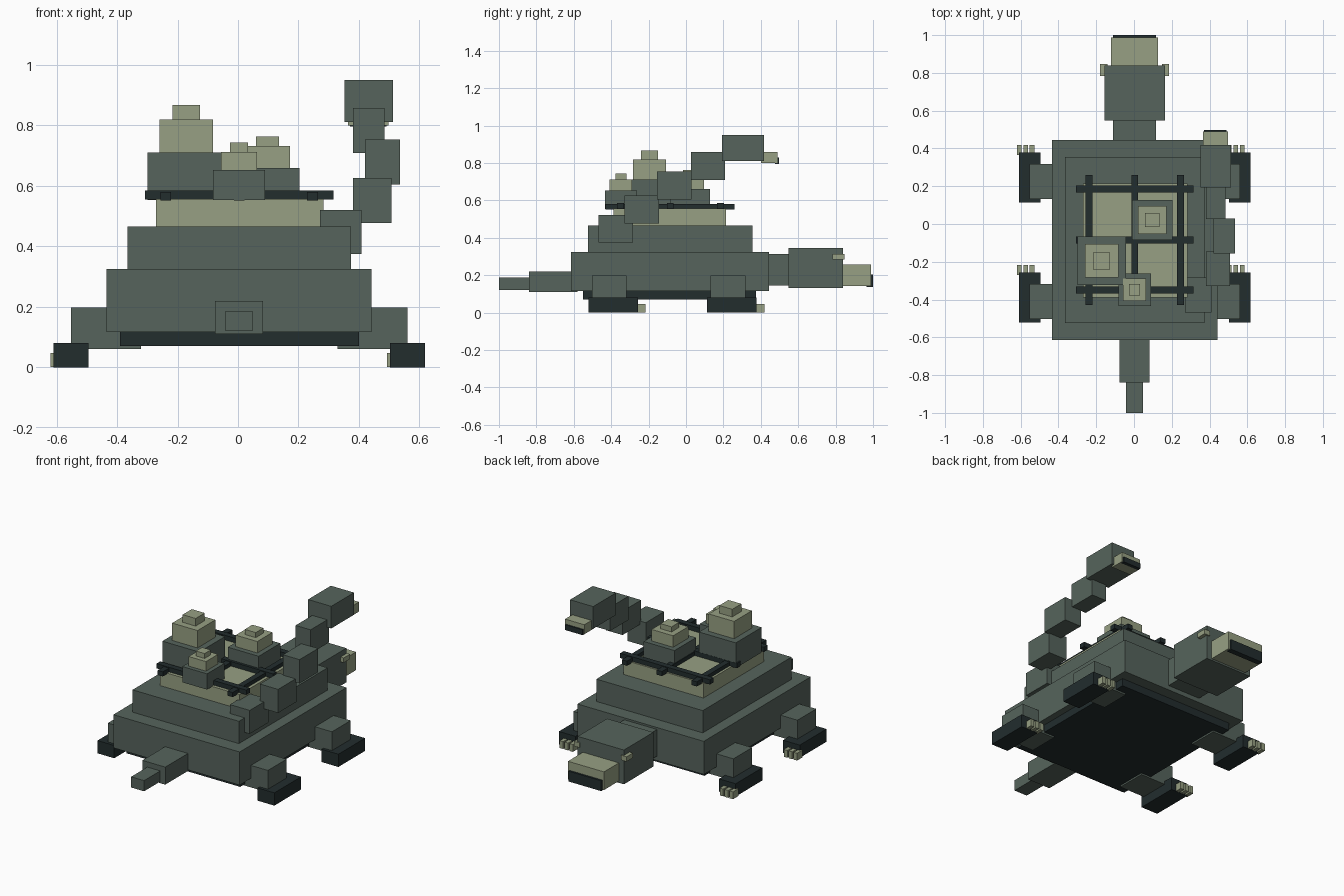
import bpy
import bmesh


def material(name, rgb):
    m = bpy.data.materials.new(name)
    m.diffuse_color = (*rgb, 1)
    return m


STONE = material("grey green", (0.093, 0.127, 0.107))
SAND = material("pale olive", (0.310, 0.352, 0.227))
DARK = material("dark teal", (0.016, 0.026, 0.027))


def box(name, mat, x0, x1, y0, y1, z0, z1):
    """Axis-aligned block given by its extents."""
    bm = bmesh.new()
    bmesh.ops.create_cube(bm, size=1)
    for v in bm.verts:
        v.co = (x1 if v.co.x > 0 else x0,
                y1 if v.co.y > 0 else y0,
                z1 if v.co.z > 0 else z0)
    mesh = bpy.data.meshes.new(name)
    bm.to_mesh(mesh)
    bm.free()
    mesh.materials.append(mat)
    ob = bpy.data.objects.new(name, mesh)
    bpy.context.collection.objects.link(ob)
    return ob


# Shell tiers
box("belly", DARK, -0.39, 0.40, -0.55, 0.375, 0.07, 0.118)
box("shell_lower", STONE, -0.435, 0.442, -0.615, 0.445, 0.117, 0.325)
box("shell_middle", STONE, -0.365, 0.374, -0.525, 0.355, 0.325, 0.465)
box("shell_top", SAND, -0.271, 0.283, -0.388, 0.214, 0.465, 0.556)

# Lattice of bars on the shell
for i, y in enumerate((0.185, -0.084, -0.35)):
    box(f"cross_bar_{i}", DARK, -0.308, 0.315, y - 0.018, y + 0.018, 0.555, 0.585)
for i, x in enumerate((-0.239, 0.004, 0.246)):
    box(f"long_bar_{i}", DARK, x - 0.018, x + 0.018, -0.43, 0.26, 0.551, 0.58)

# Stepped peaks: centre, half widths and top heights of the three steps
peaks = [
    (-0.171, -0.195, (0.128, 0.088, 0.045), (0.711, 0.82, 0.868)),
    (0.097, 0.021, (0.107, 0.075, 0.038), (0.66, 0.732, 0.764)),
    (0.003, -0.348, (0.086, 0.060, 0.030), (0.652, 0.712, 0.743)),
]
for i, (x, y, halves, tops) in enumerate(peaks):
    bottom = 0.553
    for part, mat, h, top in zip(("base", "middle", "tip"), (STONE, SAND, SAND), halves, tops):
        box(f"peak_{i}_{part}", mat, x - h, x + h, y - h, y + h, bottom, top)
        bottom = top

# Neck and head
box("neck", STONE, -0.11, 0.117, 0.44, 0.56, 0.145, 0.313)
box("head", STONE, -0.157, 0.164, 0.548, 0.84, 0.132, 0.347)
box("beak", SAND, -0.122, 0.128, 0.83, 0.988, 0.143, 0.257)
box("mouth", DARK, -0.111, 0.117, 0.965, 1.0, 0.138, 0.203)
box("left_eye", SAND, -0.18, -0.14, 0.783, 0.847, 0.283, 0.313)
box("right_eye", SAND, 0.147, 0.186, 0.783, 0.847, 0.283, 0.313)

# Tail
box("tail_base", STONE, -0.076, 0.083, -0.84, -0.58, 0.11, 0.22)
box("tail_tip", STONE, -0.042, 0.048, -1.0, -0.83, 0.12, 0.187)

# Legs, feet and claws
for side, s in (("left", -1), ("right", 1)):
    for end, y in (("front", 0.245), ("rear", -0.39)):
        inner, outer = s * 0.325 + 0.004, s * 0.556 + 0.004
        box(f"{side}_{end}_leg", STONE, min(inner, outer), max(inner, outer),
            y - 0.113, y + 0.073, 0.06, 0.198)
        fx = s * 0.556 + 0.004
        box(f"{side}_{end}_foot", DARK, fx - 0.058, fx + 0.058, y - 0.132, y + 0.133, 0, 0.08)
        for k, dx in enumerate((-0.056, -0.022, 0.012)):
            box(f"{side}_{end}_claw_{k}", SAND, fx + dx - 0.012, fx + dx + 0.012,
                y + 0.12, y + 0.174, 0.001, 0.047)

# Snake body climbing forward along the right side
snake = [
    (0.271, 0.409, -0.468, -0.283, 0.374, 0.521),
    (0.381, 0.508, -0.328, -0.145, 0.478, 0.626),
    (0.420, 0.536, -0.155, 0.03, 0.605, 0.754),
    (0.381, 0.485, 0.027, 0.208, 0.709, 0.858),
]
for i, ext in enumerate(snake):
    box(f"snake_segment_{i}", STONE, *ext)
box("snake_head", STONE, 0.352, 0.513, 0.192, 0.418, 0.811, 0.95)
box("snake_snout", SAND, 0.364, 0.498, 0.40, 0.489, 0.80, 0.86)
box("snake_mouth", DARK, 0.37, 0.491, 0.475, 0.497, 0.796, 0.83)
